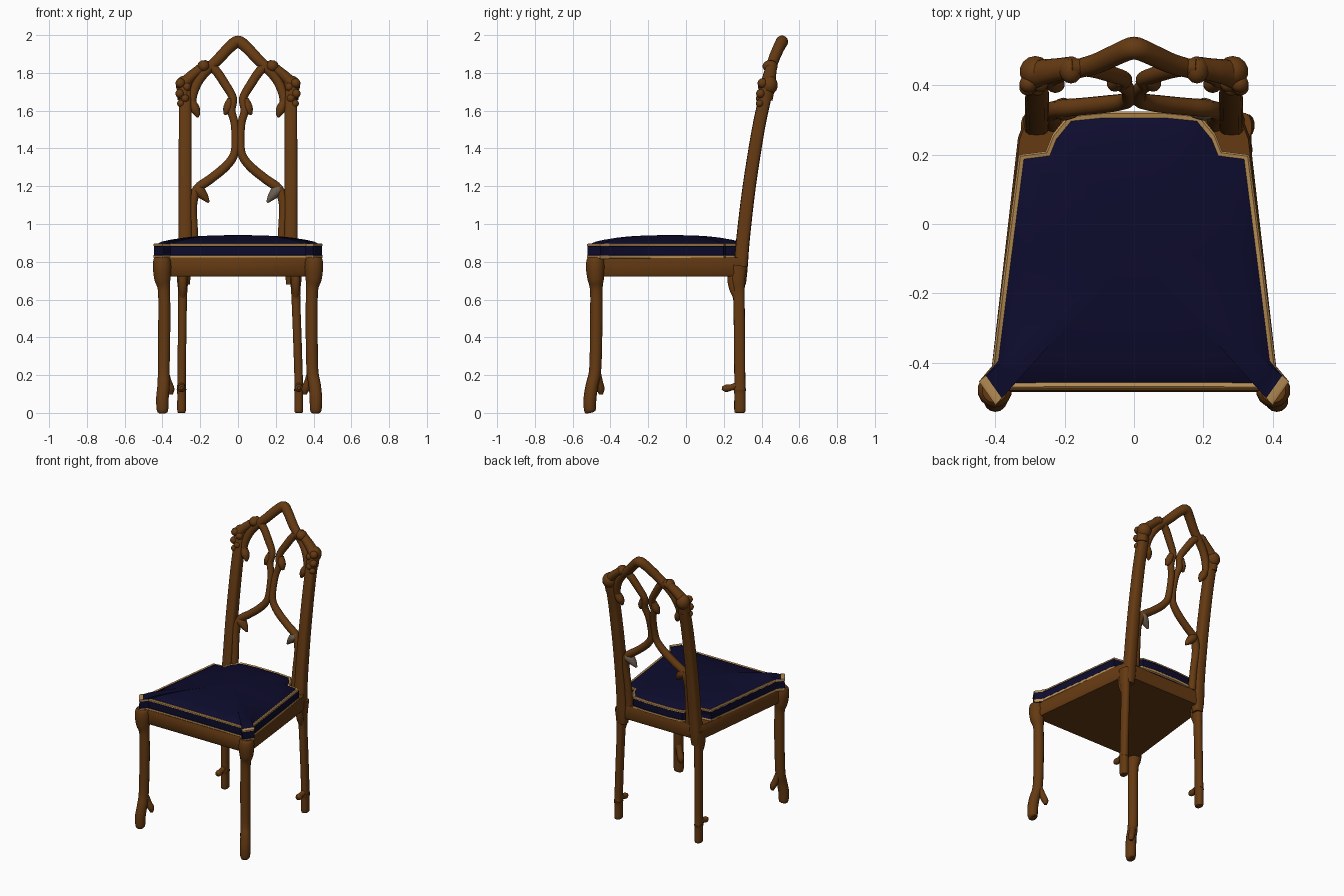
import bpy, bmesh, math
from mathutils import Vector

cube = bpy.data.objects.get("Cube")
if cube:
    bpy.data.objects.remove(cube, do_unlink=True)


def material(name, rgb):
    m = bpy.data.materials.new(name)
    m.use_nodes = True
    m.diffuse_color = (*rgb, 1)
    bsdf = m.node_tree.nodes["Principled BSDF"]
    bsdf.inputs["Base Color"].default_value = (*rgb, 1)
    bsdf.inputs["Roughness"].default_value = 0.6
    return m


WOOD = material("brown wood", (0.13, 0.042, 0.006))
NAVY = material("navy fabric", (0.004, 0.0035, 0.026))
TAN = material("tan piping", (0.48, 0.27, 0.09))
GREY = material("worn grey wood", (0.16, 0.12, 0.085))


def finish(name, bm, mats, angle=40):
    bmesh.ops.recalc_face_normals(bm, faces=bm.faces)
    mesh = bpy.data.meshes.new(name)
    bm.to_mesh(mesh)
    bm.free()
    for m in mats:
        mesh.materials.append(m)
    ob = bpy.data.objects.new(name, mesh)
    bpy.context.collection.objects.link(ob)
    bpy.ops.object.select_all(action="DESELECT")
    ob.select_set(True)
    bpy.context.view_layer.objects.active = ob
    bpy.ops.object.shade_smooth_by_angle(angle=math.radians(angle))
    return ob


def sweep(name, pts, depth=1.0, power=1.0, ref=(0, 1, 0), steps=4, sides=14, mat=WOOD):
    """Smooth tube through (x, y, z, radius) points; power < 1 squares the section."""
    p = [Vector(q) for q in pts]
    p = [2 * p[0] - p[1]] + p + [2 * p[-1] - p[-2]]
    path = []
    for i in range(1, len(p) - 2):
        a, b, c, d = p[i - 1:i + 3]
        for k in range(steps):
            t = k / steps
            path.append(0.5 * (2 * b + (c - a) * t + (2 * a - 5 * b + 4 * c - d) * t**2
                               + (3 * b - a - 3 * c + d) * t**3))
    path.append(p[-2])
    bm = bmesh.new()
    rings = []
    for i, q in enumerate(path):
        tan = (path[min(i + 1, len(path) - 1)] - path[max(i - 1, 0)]).to_3d().normalized()
        u = tan.cross(Vector(ref)).normalized()
        v = u.cross(tan)
        ring = []
        for k in range(sides):
            a = 2 * math.pi * (k + 0.5) / sides
            c, s = math.cos(a), math.sin(a)
            c = math.copysign(abs(c) ** power, c)
            s = math.copysign(abs(s) ** power, s)
            ring.append(bm.verts.new(q.to_3d() + q.w * (u * c + v * s * depth)))
        rings.append(ring)
    for r0, r1 in zip(rings, rings[1:]):
        for k in range(sides):
            j = (k + 1) % sides
            bm.faces.new((r0[k], r0[j], r1[j], r1[k]))
    bm.faces.new(rings[0])
    bm.faces.new(rings[-1])
    return finish(name, bm, [mat])


def ball(name, loc, size, mat=WOOD):
    bm = bmesh.new()
    bmesh.ops.create_uvsphere(bm, u_segments=14, v_segments=9, radius=1)
    for v in bm.verts:
        v.co = Vector(loc) + Vector([a * b for a, b in zip(v.co, size)])
    return finish(name, bm, [mat])


def slab(name, half, layers, mats):
    """Stack of scaled outlines; each layer is (scale, z, material of the band below)."""
    outline = half + [(-x, y) for x, y in reversed(half)]
    bm = bmesh.new()
    cy = -0.08
    rings = [[bm.verts.new((x * s, cy + (y - cy) * s, z)) for x, y in outline] for s, z, _ in layers]
    n = len(outline)
    for i in range(1, len(rings)):
        for k in range(n):
            j = (k + 1) % n
            f = bm.faces.new((rings[i - 1][k], rings[i - 1][j], rings[i][j], rings[i][k]))
            f.material_index = layers[i][2]
    bm.faces.new(rings[0])
    bm.faces.new(rings[-1]).material_index = layers[-1][2]
    return finish(name, bm, mats)


LEAN = [(0.0, 0.285), (0.8, 0.29), (1.0, 0.31), (1.4, 0.36), (1.6, 0.405), (1.85, 0.455), (2.0, 0.52)]


def lean(z):
    """Depth of the raked back at height z."""
    for (z0, y0), (z1, y1) in zip(LEAN, LEAN[1:]):
        if z <= z1:
            return y0 + (y1 - y0) * (z - z0) / (z1 - z0)
    return LEAN[-1][1]


def on_back(pts, side=1):
    return [(side * x, lean(z), z, r) for x, z, r in pts]


# Seat frame
slab("seat_frame", [(0.37, -0.485), (0.415, -0.45), (0.335, 0.25), (0.31, 0.315)],
     [(0.98, 0.722, 0), (1, 0.735, 0), (1, 0.8, 0), (0.985, 0.822, 0)], [WOOD])

# Cushion with piping at both edges and a domed top
cushion = [(0.18, -0.475), (0.36, -0.477), (0.40, -0.523), (0.448, -0.455), (0.41, -0.41), (0.37, -0.09),
           (0.333, 0.2), (0.255, 0.21), (0.235, 0.26), (0.19, 0.315), (0.09, 0.325)]
layers = [(0.98, 0.815, 1), (1, 0.82, 1), (1, 0.834, 1), (0.995, 0.836, 0), (0.995, 0.882, 0),
          (1, 0.884, 0), (1, 0.893, 1), (0.985, 0.898, 1), (0.955, 0.895, 1)]
for s in (0.9, 0.8, 0.65, 0.5, 0.3, 0.1):
    layers.append((s, 0.895 + 0.046 * (1 - s**2.8), 0))
slab("seat_cushion", cushion, layers, [NAVY, TAN])

# Pointed crest rail that runs down into both side arches
crest = [(0.225, 1.585, 0.012), (0.243, 1.64, 0.022), (0.235, 1.7, 0.025), (0.205, 1.765, 0.026),
         (0.16, 1.82, 0.028), (0.105, 1.872, 0.03), (0.045, 1.935, 0.031)]
crest_path = on_back(crest) + [(0, 0.508, 1.965, 0.033)] + on_back(crest[::-1], -1)
sweep("crest_rail", crest_path)

for side, label in ((1, "left"), (-1, "right")):
    # Back post, rising from the seat
    sweep(label + "_back_post", on_back([(0.283, 0.68, 0.028), (0.283, 0.76, 0.036), (0.28, 0.92, 0.036),
          (0.28, 1.2, 0.035), (0.28, 1.5, 0.034), (0.28, 1.68, 0.033), (0.285, 1.74, 0.03)], side),
          power=0.6)
    # Back leg with rings near the foot
    bx = 0.322 if side > 0 else 0.299
    tx = 0.306 if side > 0 else 0.293
    sweep(label + "_back_leg", [(side * bx, 0.285, 0.0, 0.017), (side * bx, 0.285, 0.012, 0.023),
          (side * bx, 0.285, 0.10, 0.023), (side * bx, 0.285, 0.125, 0.026), (side * bx, 0.285, 0.15, 0.023),
          (side * (bx + tx) / 2, 0.283, 0.4, 0.023), (side * tx, 0.28, 0.62, 0.024),
          (side * tx, 0.275, 0.7, 0.03), (side * tx, 0.28, 0.78, 0.034)], depth=1.28, power=0.8)
    sweep(label + "_back_spur", [(side * bx, 0.28, 0.15, 0.018), (side * bx, 0.24, 0.135, 0.017),
          (side * bx, 0.21, 0.13, 0.02), (side * bx, 0.19, 0.132, 0.008)], ref=(1, 0, 0))
    sweep(label + "_back_bracket", [(side * tx, 0.265, 0.61, 0.015), (side * tx, 0.25, 0.66, 0.022),
          (side * tx, 0.243, 0.71, 0.024), (side * tx, 0.25, 0.76, 0.024)])
    # Front leg with a knee, a swollen foot and a spur
    fx = 0.412 if side > 0 else 0.4
    sweep(label + "_front_leg", [(side * fx, -0.507, 0.0, 0.02), (side * fx, -0.509, 0.015, 0.031),
          (side * fx, -0.508, 0.08, 0.034), (side * (fx - 0.006), -0.497, 0.15, 0.033),
          (side * 0.393, -0.48, 0.24, 0.032), (side * 0.39, -0.475, 0.5, 0.033),
          (side * 0.392, -0.475, 0.65, 0.033), (side * 0.4, -0.478, 0.71, 0.044),
          (side * 0.402, -0.48, 0.77, 0.05), (side * 0.403, -0.48, 0.81, 0.046),
          (side * 0.403, -0.48, 0.825, 0.036)])
    sweep(label + "_front_spur", [(side * 0.385, -0.47, 0.21, 0.02), (side * 0.37, -0.46, 0.16, 0.021),
          (side * 0.357, -0.452, 0.125, 0.021), (side * 0.354, -0.45, 0.098, 0.01)])

    # Interlaced member from the shoulder through the centre to the seat
    sweep(label + "_back_tracery", on_back([(0.185, 1.845, 0.026), (0.125, 1.82, 0.025), (0.065, 1.735, 0.024),
          (0.027, 1.665, 0.022), (0.035, 1.6, 0.022), (0.018, 1.53, 0.021), (0.014, 1.42, 0.021),
          (0.026, 1.355, 0.023), (0.075, 1.295, 0.025), (0.15, 1.235, 0.025), (0.215, 1.185, 0.026),
          (0.242, 1.1, 0.026), (0.236, 0.97, 0.024), (0.234, 0.82, 0.026)], side))
    # Shoulder from the knob down to the post
    sweep(label + "_shoulder", on_back([(0.175, 1.842, 0.026), (0.215, 1.81, 0.027), (0.255, 1.775, 0.03),
          (0.285, 1.735, 0.034), (0.287, 1.66, 0.034)], side), depth=1.2)
    ball(label + "_shoulder_knob", (side * 0.182, 0.445, 1.835), (0.034, 0.04, 0.032))
    # Carved scrolls on the post top
    ball(label + "_post_cap", (side * 0.285, 0.44, 1.735), (0.046, 0.046, 0.05))
    for i, (x, y, z, r) in enumerate([(0.305, 0.405, 1.745, 0.026), (0.272, 0.405, 1.725, 0.024),
                                      (0.308, 0.395, 1.69, 0.024), (0.28, 0.392, 1.665, 0.022),
                                      (0.303, 0.39, 1.638, 0.02)]):
        ball(f"{label}_scroll_{i + 1}", (side * x, y, z), (r, r, r))

    # Pointed cusps inside the arches
    worn = GREY if side > 0 else WOOD
    cusps = [("outer", [(0.245, 1.65, 0.02), (0.228, 1.61, 0.026), (0.217, 1.585, 0.018), (0.213, 1.565, 0.006)], WOOD),
             ("inner", [(0.04, 1.66, 0.018), (0.053, 1.62, 0.024), (0.062, 1.595, 0.018), (0.072, 1.58, 0.006)], WOOD),
             ("lower", [(0.225, 1.2, 0.018), (0.205, 1.175, 0.03), (0.178, 1.145, 0.022), (0.155, 1.115, 0.006)], worn)]
    for part, pts, mat in cusps:
        sweep(f"{label}_{part}_cusp", on_back(pts, side), depth=1.1, mat=mat)
